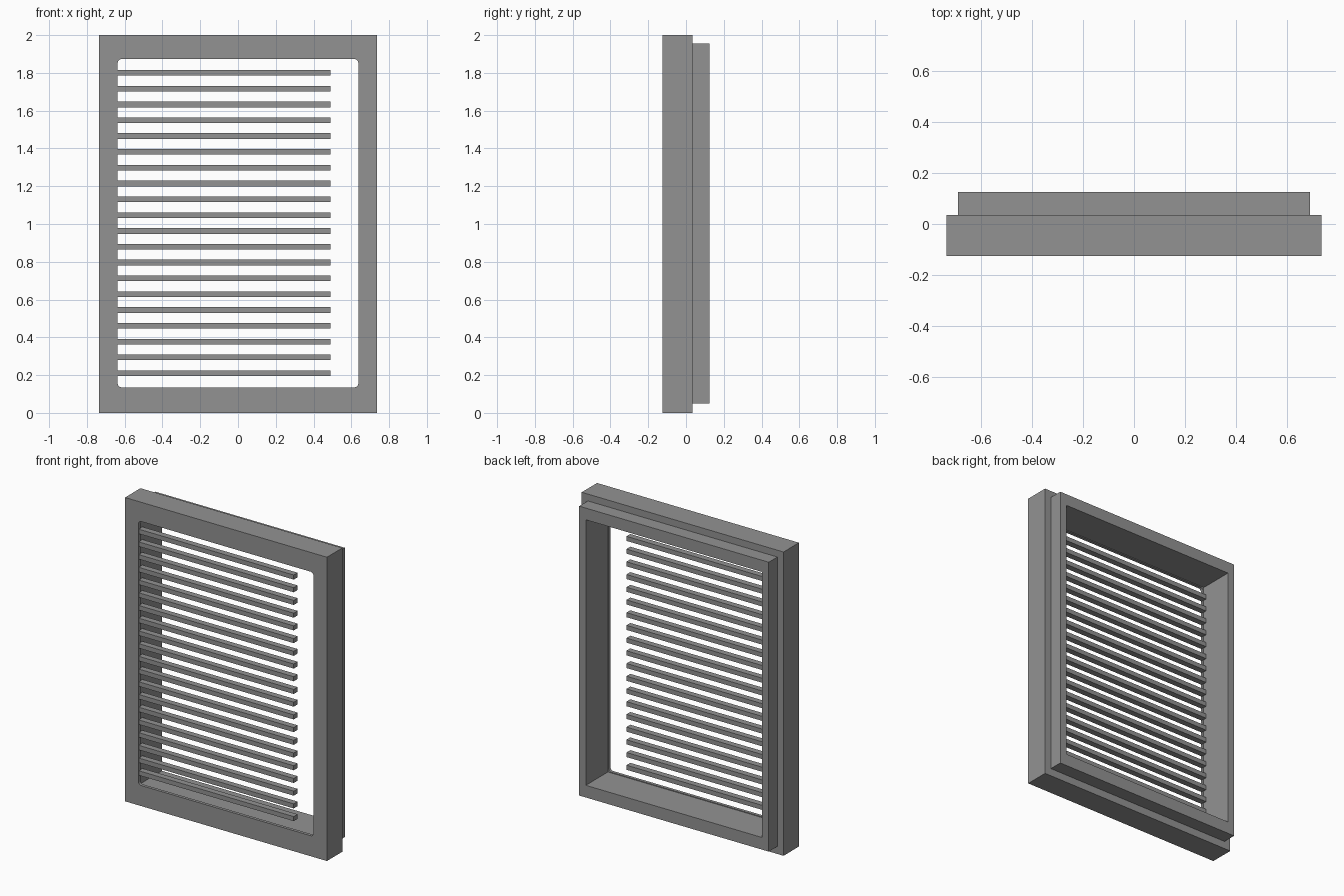
import bpy, bmesh, math
from mathutils import Matrix

if "Cube" in bpy.data.objects:
    bpy.data.objects.remove(bpy.data.objects["Cube"])

grey = bpy.data.materials.new("mid grey")
grey.diffuse_color = (0.29, 0.29, 0.29, 1)
grey.use_nodes = True
grey.node_tree.nodes["Principled BSDF"].inputs["Base Color"].default_value = grey.diffuse_color


def finish(name, bm):
    bmesh.ops.recalc_face_normals(bm, faces=bm.faces)
    mesh = bpy.data.meshes.new(name)
    bm.to_mesh(mesh)
    bm.free()
    mesh.materials.append(grey)
    obj = bpy.data.objects.new(name, mesh)
    bpy.context.collection.objects.link(obj)
    return obj


def loop(bm, half, z0, z1, y, r, steps=4):
    """Rectangle in the xz plane with corners of radius r."""
    corners = ((half - r, z1 - r), (r - half, z1 - r), (r - half, z0 + r), (half - r, z0 + r))
    verts = []
    for i, (cx, cz) in enumerate(corners):
        for s in range(steps + 1):
            a = math.pi / 2 * (i + s / steps)
            verts.append(bm.verts.new((cx + r * math.cos(a), y, cz + r * math.sin(a))))
    return verts


# Window frame: closed chain of rectangular loops (half width, bottom, top, depth, radius)
stages = [
    (0.735, 0.0, 2.0, -0.125, 0),        # front outer edge
    (0.735, 0.0, 2.0, 0.035, 0),         # back of the wide part
    (0.69, 0.05, 1.955, 0.035, 0),       # step
    (0.69, 0.05, 1.955, 0.125, 0),       # back outer edge
    (0.642, 0.13, 1.878, 0.125, 0),      # back opening
    (0.642, 0.13, 1.878, -0.105, 0),     # behind the front lip
    (0.637, 0.135, 1.873, -0.105, 0.02),  # lip
    (0.637, 0.135, 1.873, -0.125, 0.02),  # front opening
]
bm = bmesh.new()
loops = [loop(bm, *s) for s in stages]
for a, b in zip(loops, loops[1:] + loops[:1]):
    for i in range(len(a)):
        j = (i + 1) % len(a)
        bm.faces.new((a[i], a[j], b[j], b[i]))
bmesh.ops.remove_doubles(bm, verts=bm.verts, dist=0.0002)
finish("frame", bm)

# Louvre slats, fixed at the left side only
for n in range(20):
    bm = bmesh.new()
    z = 0.21 + n * 0.0837
    bmesh.ops.create_cube(bm, size=1, matrix=Matrix.Translation((-0.075, -0.1, z))
                          @ Matrix.Diagonal((1.13, 0.04, 0.03, 1)))
    finish(f"slat_{n + 1}", bm)
